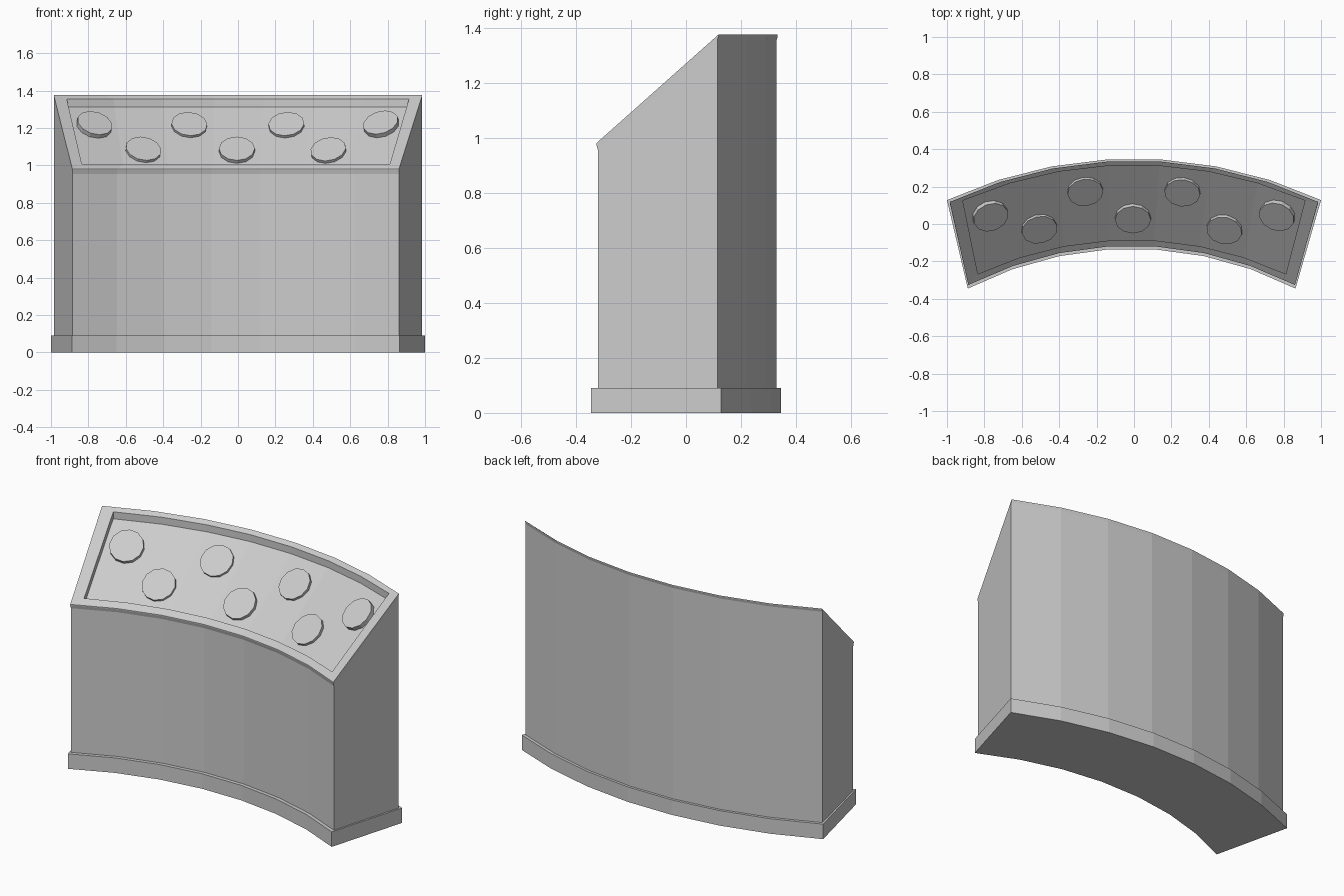
import bpy, bmesh, math
from mathutils import Vector

if "Cube" in bpy.data.objects:
    bpy.data.objects.remove(bpy.data.objects["Cube"])

SEGS = 7
FRONT_X = -0.0125          # the front face sits slightly off centre


def arc(cx, half, y_mid, y_end, u):
    """Point on a shallow arc; u runs -1..1 between its ends."""
    # chord-wise fit: y_mid is the apex of the true circle
    s = y_mid - y_end
    r = (half * half + s * s) / (2 * s)
    a = math.asin(half / r) * u
    return Vector((cx + r * math.sin(a), y_mid - r + r * math.cos(a), 0))


def front(u, d=0.0):
    return arc(FRONT_X, 0.873, -0.116 + d, -0.326 + d, u)


def back(u, d=0.0):
    return arc(0, 0.985, 0.338 + d, 0.118 + d, u)


def steps(scale=1.0):
    return [scale * (-1 + 2 * i / SEGS) for i in range(SEGS + 1)]


def loop(f, b, zf, zb):
    """Closed ring: along the front, then back along the rear."""
    ring = [f(u) + Vector((0, 0, zf)) for u in steps()]
    return ring + [b(u) + Vector((0, 0, zb)) for u in reversed(steps())]


def panel_loop(t0, t1, scale, drop):
    """Ring lying on the sloped top, inset from its edges."""
    def pt(u, t):
        p = front(u).lerp(back(u), t)
        p.z = 0.98 + (1.375 - 0.98) * t - drop
        return p
    ring = [pt(u, t0) for u in steps(scale)]
    return ring + [pt(u, t1) for u in reversed(steps(scale))]


def loft(name, rings):
    """Skin a stack of rings and close both ends with strips of quads."""
    bm = bmesh.new()
    vs = [[bm.verts.new(p) for p in r] for r in rings]
    n = len(vs[0])
    for a, b in zip(vs, vs[1:]):
        for i in range(n):
            j = (i + 1) % n
            bm.faces.new((a[i], a[j], b[j], b[i]))
    for cap in (vs[0], vs[-1]):
        for i in range(SEGS):
            bm.faces.new((cap[i], cap[i + 1], cap[n - 2 - i], cap[n - 1 - i]))
    bmesh.ops.recalc_face_normals(bm, faces=bm.faces)
    me = bpy.data.meshes.new(name)
    bm.to_mesh(me)
    bm.free()
    ob = bpy.data.objects.new(name, me)
    bpy.context.collection.objects.link(ob)
    return ob


# plinth, a little wider than the body
def base_front(u):
    return arc(FRONT_X, 0.876, -0.132, -0.345, u)


def base_back(u):
    return arc(0, 1.0, 0.349, 0.128, u)


loft("base", [loop(base_front, base_back, 0, 0),
              loop(base_front, base_back, 0.09, 0.09)])

# body with a small lip and a recessed sloping panel
slim_f = lambda u: front(u, 0.006)
slim_b = lambda u: back(u, -0.004)
loft("console_body", [
    loop(slim_f, slim_b, 0.05, 0.05),
    loop(slim_f, slim_b, 0.955, 1.355),
    loop(front, back, 0.975, 1.37),
    panel_loop(0, 1, 1, 0),
    panel_loop(0.07, 0.95, 0.93, 0),
    panel_loop(0.07, 0.95, 0.93, 0.042),
])

# buttons, given by the centre of the top disc
BUTTONS = [(-0.765, 0.035, 1.227), (-0.505, -0.032, 1.09), (-0.26, 0.168, 1.222),
           (-0.006, 0.022, 1.09), (0.258, 0.165, 1.222), (0.482, -0.036, 1.087),
           (0.762, 0.037, 1.23)]
for i, top in enumerate(BUTTONS):
    phi = math.asin(top[0] / 2.15)
    normal = Vector((-0.88 * math.sin(phi), -0.88 * math.cos(phi), 1)).normalized()
    depth = 0.05
    bpy.ops.mesh.primitive_cylinder_add(
        vertices=12, radius=0.096, depth=depth,
        location=Vector(top) - normal * depth / 2,
        rotation=(math.atan(0.88), 0, -phi))
    bpy.context.object.name = f"button_{i + 1}"
